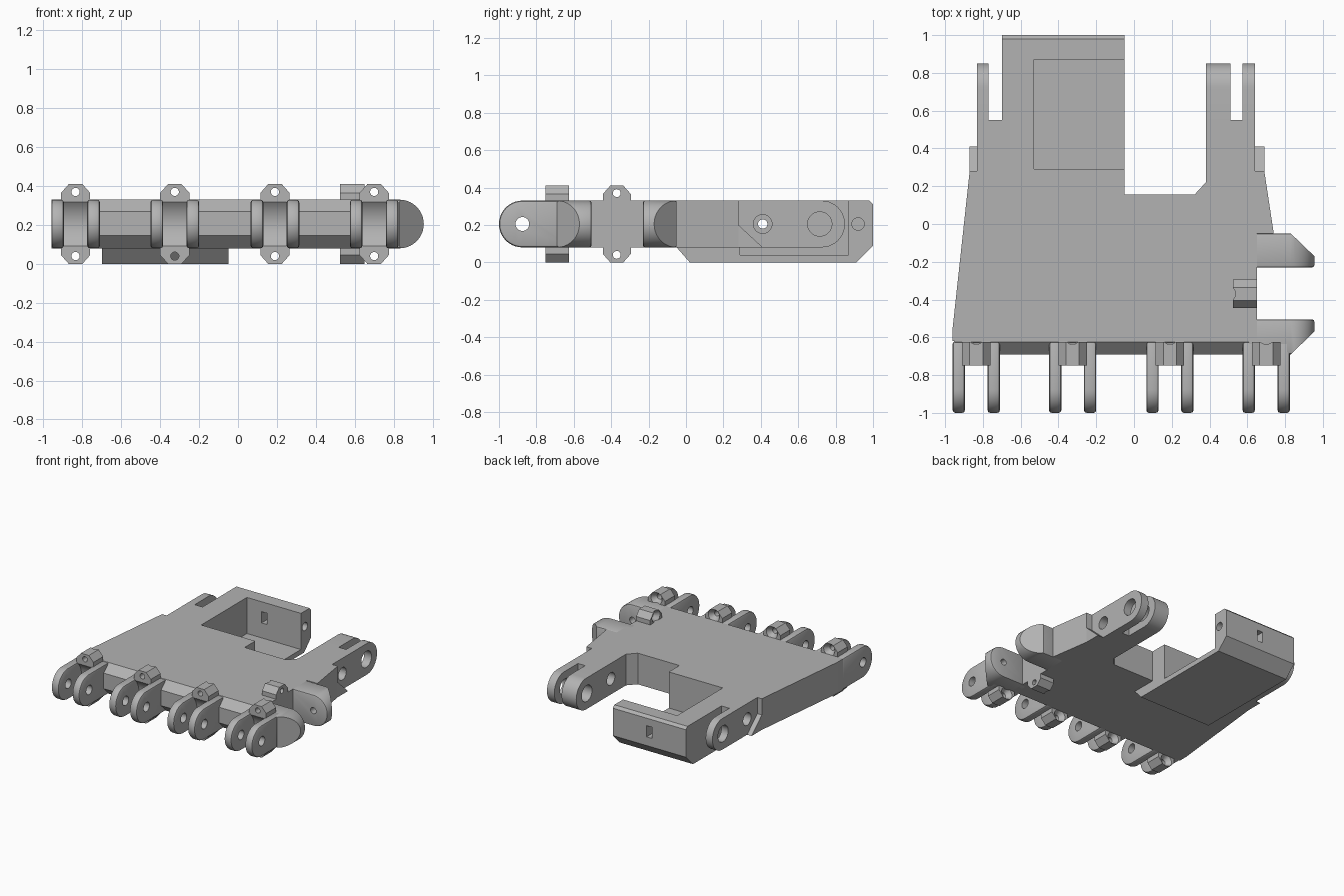
import bpy, bmesh
from math import sin, cos, pi, radians
from mathutils import Matrix, Vector

if "Cube" in bpy.data.objects:
    bpy.data.objects.remove(bpy.data.objects["Cube"], do_unlink=True)

grey = bpy.data.materials.new("light_grey")
grey.use_nodes = True
tone = (0.45, 0.45, 0.45, 1)
grey.diffuse_color = tone
grey.node_tree.nodes["Principled BSDF"].inputs["Base Color"].default_value = tone

LOW, HIGH, MID, R = 0.08, 0.33, 0.205, 0.125


def prism(name, points, axis, lo, hi, matrix=None):
    """Extrude a 2D profile along an axis; the profile uses the other two axes in order."""
    def place(p, d):
        return {"x": (d, p[0], p[1]), "y": (p[0], d, p[1]), "z": (p[0], p[1], d)}[axis]
    bm = bmesh.new()
    rings = [[bm.verts.new(place(p, d)) for p in points] for d in (lo, hi)]
    bm.faces.new(rings[0])
    bm.faces.new(rings[1])
    n = len(points)
    for i in range(n):
        j = (i + 1) % n
        bm.faces.new((rings[0][i], rings[0][j], rings[1][j], rings[1][i]))
    bmesh.ops.recalc_face_normals(bm, faces=bm.faces)
    if matrix:
        bm.transform(matrix)
    mesh = bpy.data.meshes.new(name)
    bm.to_mesh(mesh)
    bm.free()
    mesh.materials.append(grey)
    obj = bpy.data.objects.new(name, mesh)
    bpy.context.collection.objects.link(obj)
    return obj


def rect(a0, a1, b0, b1):
    return [(a0, b0), (a1, b0), (a1, b1), (a0, b1)]


def disc(a, b, r, n=32):
    return [(a + r * cos(2 * pi * i / n), b + r * sin(2 * pi * i / n)) for i in range(n)]


def tongue(start, centre, n=20):
    """Straight bar from start that ends in a half circle around centre."""
    s = 1 if centre > start else -1
    arc = [(centre + s * R * sin(pi * i / n), MID - R * cos(pi * i / n)) for i in range(n + 1)]
    return [(start, LOW)] + arc + [(start, HIGH)]


def bake(obj):
    dg = bpy.context.evaluated_depsgraph_get()
    mesh = bpy.data.meshes.new_from_object(obj.evaluated_get(dg))
    obj.modifiers.clear()
    obj.data = mesh


def bevel(obj, width):
    m = obj.modifiers.new("edge", "BEVEL")
    m.width, m.segments, m.limit_method, m.angle_limit = width, 2, "ANGLE", radians(50)
    bake(obj)


def cut(obj, *cutters, operation="DIFFERENCE"):
    for c in cutters:
        m = obj.modifiers.new("cut", "BOOLEAN")
        m.operation, m.object, m.solver = operation, c, "EXACT"
    bake(obj)
    for c in cutters:
        bpy.data.objects.remove(c, do_unlink=True)


def bore(axis, a, b, r, lo, hi, matrix=None):
    return prism("cutter", disc(a, b, r), axis, lo, hi, matrix)


# Main deck
outline = [(-0.96, -0.62), (-0.96, -0.55), (-0.87, 0.28), (-0.83, 0.28), (-0.83, 0.55),
           (-0.6, 0.55), (-0.6, 0.155), (0.32, 0.155), (0.38, 0.22), (0.38, 0.55),
           (0.64, 0.55), (0.64, 0.28), (0.69, 0.28), (0.74, -0.05), (0.65, -0.05), (0.65, -0.62)]
deck = prism("deck", outline, "z", LOW, HIGH)
cut(deck, bore("x", 0.41, MID, 0.05, 0.3, 0.8), bore("x", 0.41, MID, 0.05, -0.9, -0.72),
    bore("x", 0.41, MID, 0.025, -0.75, -0.5))

# Chamfered front rail
prism("front_rail", [(-0.62, HIGH), (-0.625, HIGH), (-0.69, 0.27), (-0.69, 0.145),
                     (-0.625, LOW), (-0.62, LOW)], "x", -0.95, 0.7)

# Rear box with an open pocket
box = prism("rear_box", [(-0.05, LOW), (0.02, 0), (0.91, 0), (1, 0.09), (1, 0.31), (0.98, HIGH),
                         (-0.05, HIGH)], "x", -0.7, -0.05)
cut(box, prism("cutter", rect(-0.53, 0.1, 0.29, 0.87), "z", 0.04, 0.5),
    prism("cutter", rect(-0.4, -0.35, 0.16, 0.25), "y", 0.8, 1.1),
    bore("x", 0.92, MID, 0.033, -0.2, 0.1),
    bore("x", 0.41, MID, 0.025, -0.8, -0.45))

# Rear legs with rounded ends and pin holes
for name, x0, x1 in (("right_rear_leg", -0.83, -0.77), ("left_rear_inner_leg", 0.38, 0.51),
                     ("left_rear_outer_leg", 0.575, 0.64)):
    leg = prism(name, tongue(0.55, 0.725), "x", x0, x1)
    cut(leg, bore("x", 0.715, MID, 0.065, x0 - 0.1, x1 + 0.1))

# Side wedges behind the tapered edges
for name, x0, x1 in (("right_wedge", -0.87, -0.83), ("left_wedge", 0.64, 0.69)):
    prism(name, [(0.28, LOW), (0.41, LOW), (0.28, 0.2)], "x", x0, x1)

# Front knuckles, in pairs around each bracket
brackets = (-0.835, -0.325, 0.19, 0.70)
for i, cx in enumerate(brackets):
    for side in (-1, 1):
        x = cx + side * 0.0925
        k = prism("knuckle_%d_%s" % (i + 1, "left" if side > 0 else "right"),
                  tongue(-0.62, -0.875), "x", x - 0.0325, x + 0.0325)
        bevel(k, 0.014)
        cut(k, bore("x", -0.875, MID, 0.037, x - 0.1, x + 0.1))

# Bolt brackets with countersunk holes
profile = [(-0.035, 0), (0.035, 0), (0.075, 0.045), (0.075, 0.365),
           (0.035, 0.41), (-0.035, 0.41), (-0.075, 0.365), (-0.075, 0.045)]


def countersink(z, matrix):
    c = bore("y", 0, z, 0.05, 0.085, 0.1255)
    for v in c.data.vertices:
        if v.co.y < 0.1:
            v.co.x *= 0.4
            v.co.z = z + (v.co.z - z) * 0.4
    c.data.transform(matrix)
    return c


def bracket(name, matrix, hollow):
    b = prism(name, profile, "y", 0, 0.125, matrix)
    cutters = []
    for z in (0.04, 0.37):
        cutters += [bore("y", 0, z, 0.021, -0.1, 0.2, matrix), countersink(z, matrix)]
    if hollow:
        cutters.append(bore("x", -0.125, MID, 0.17, -0.2, 0.2, matrix))
    cut(b, *cutters)


for i, cx in enumerate(brackets):
    bracket("front_bracket_%d" % (i + 1), Matrix.Translation((cx, -0.75, 0)), True)
bracket("side_bracket", Matrix.Translation((0.65, -0.37, 0)) @ Matrix.Rotation(pi / 2, 4, "Z"), False)

# Side lugs: rounded tongues with one corner sliced off
for name, inner, outer in (("side_lug_rear", -0.23, -0.05), ("side_lug_front", -0.505, -0.69)):
    s = 1 if outer > inner else -1
    lug = prism(name, tongue(0.6, 0.83), "y", min(inner, outer), max(inner, outer))
    bevel(lug, 0.012)
    corner = [(0.83, outer), (0.97, outer - s * 0.135), (1.1, outer - s * 0.135),
              (1.1, outer + s * 0.1), (0.83, outer + s * 0.1)]
    cut(lug, prism("cutter", corner, "z", -0.1, 0.6),
        bore("y", 0.83, MID, 0.025, inner - s * 0.05, inner + s * 0.1))

# Smooth shading with sharp edges kept
bpy.ops.object.select_all(action="DESELECT")
for o in bpy.context.collection.objects:
    if o.type == "MESH" and grey.name in o.data.materials:
        o.select_set(True)
        bpy.context.view_layer.objects.active = o
bpy.ops.object.shade_smooth_by_angle(angle=radians(30))
